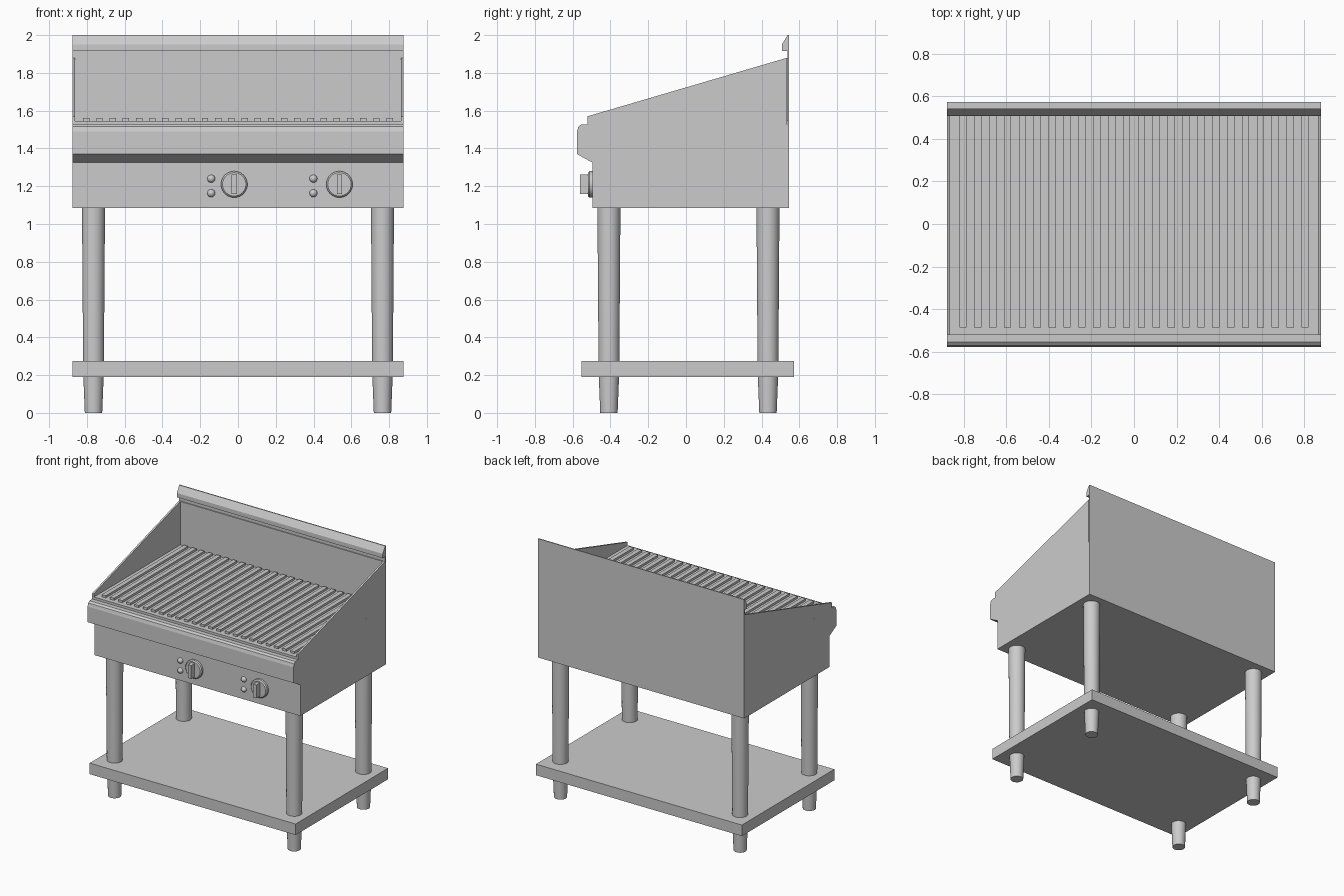
import bpy
import bmesh
import math
from mathutils import Matrix, Vector

cube = bpy.data.objects.get("Cube")
if cube:
    bpy.data.objects.remove(cube)

steel = bpy.data.materials.new("brushed steel grey")
steel.use_nodes = True
GREY = (0.6, 0.6, 0.6, 1)
steel.diffuse_color = GREY
steel.node_tree.nodes["Principled BSDF"].inputs["Base Color"].default_value = GREY


def finish(name, bm, smooth=False):
    bmesh.ops.recalc_face_normals(bm, faces=bm.faces)
    mesh = bpy.data.meshes.new(name)
    bm.to_mesh(mesh)
    bm.free()
    mesh.materials.append(steel)
    obj = bpy.data.objects.new(name, mesh)
    bpy.context.collection.objects.link(obj)
    if smooth:
        bpy.ops.object.select_all(action="DESELECT")
        obj.select_set(True)
        bpy.context.view_layer.objects.active = obj
        bpy.ops.object.shade_smooth_by_angle(angle=math.radians(35))
    return obj


def add_box(bm, x0, x1, y0, y1, z0, z1):
    size = Matrix.Diagonal((x1 - x0, y1 - y0, z1 - z0, 1))
    mid = Matrix.Translation(((x0 + x1) / 2, (y0 + y1) / 2, (z0 + z1) / 2))
    bmesh.ops.create_cube(bm, size=1, matrix=mid @ size)


def box(name, *bounds):
    bm = bmesh.new()
    add_box(bm, *bounds)
    return finish(name, bm)


def extrude_profile(name, points, x0, x1):
    """Extrude a (y, z) outline along x."""
    bm = bmesh.new()
    face = bm.faces.new([bm.verts.new((x0, y, z)) for y, z in points])
    new = bmesh.ops.extrude_face_region(bm, geom=[face])["geom"]
    verts = [v for v in new if isinstance(v, bmesh.types.BMVert)]
    bmesh.ops.translate(bm, verts=verts, vec=(x1 - x0, 0, 0))
    return finish(name, bm)


def lathe(name, profile, matrix, steps=32):
    """Spin a (radius, height) profile around the local z axis."""
    bm = bmesh.new()
    verts = [bm.verts.new((r, 0, h)) for r, h in profile]
    edges = [bm.edges.new(pair) for pair in zip(verts, verts[1:])]
    bmesh.ops.spin(bm, geom=verts + edges, cent=(0, 0, 0), axis=(0, 0, 1),
                   angle=math.tau, steps=steps)
    bmesh.ops.remove_doubles(bm, verts=bm.verts, dist=0.0001)
    bm.transform(matrix)
    return finish(name, bm, smooth=True)


W = 0.877       # half width
BACK = 0.545
PLATE = 1.545   # griddle surface height

# Cabinet with overhanging front nose
extrude_profile("cabinet", [
    (BACK, 1.085), (-0.495, 1.085), (-0.495, 1.325), (-0.577, 1.37),
    (-0.577, 1.49), (-0.57, 1.515), (-0.555, 1.527), (BACK, 1.527)], -W, W)

# Griddle plate and its raised ribs
box("griddle_plate", -0.865, 0.865, -0.52, 0.535, 1.52, PLATE)
bm = bmesh.new()
RIBS = 24
for i in range(RIBS):
    x = -0.803 + i * 1.606 / (RIBS - 1)
    add_box(bm, x - 0.017, x + 0.017, -0.485, 0.515, PLATE - 0.005, 1.562)
finish("griddle_ribs", bm)

# Sloped side guards
for side, s in (("left", 1), ("right", -1)):
    extrude_profile(side + "_guard", [
        (-0.522, 1.527), (-0.522, 1.57), (0.535, 1.88), (0.535, 1.527)],
        s * 0.863, s * W)

# Splashback with folded top lip
box("splashback", -W, W, 0.537, BACK, 1.527, 2.0)
box("splashback_liner", -0.863, 0.863, 0.53, 0.538, PLATE, 1.88)
extrude_profile("splashback_lip", [
    (0.538, 2.0), (0.508, 1.95), (0.508, 1.917), (0.538, 1.917)], -W, W)

# Lower shelf
box("shelf", -W, W, -0.552, 0.573, 0.19, 0.275)

# Tapered legs and feet
for side, x in (("left", 0.765), ("right", -0.765)):
    for end, y in (("front", -0.408), ("back", 0.434)):
        place = Matrix.Translation((x, y, 0))
        lathe(f"{end}_{side}_leg", [(0, 1.09), (0.061, 1.09), (0.055, 0.27), (0, 0.27)], place)
        lathe(f"{end}_{side}_foot", [(0, 0.2), (0.054, 0.2), (0.046, 0), (0, 0)], place)

# Control knobs and indicator lamps, facing the front
face_front = Matrix.Rotation(math.radians(90), 4, "X")
for n, x in enumerate((-0.02, 0.537), 1):
    place = Matrix.Translation((x, -0.495, 1.21)) @ face_front
    lathe(f"knob_{n}_dial", [(0, -0.005), (0.07, -0.005), (0.07, 0.016),
                             (0.062, 0.024), (0, 0.024)], place)
    box(f"knob_{n}_grip", x - 0.014, x + 0.014, -0.562, -0.51, 1.16, 1.262)
    for level, z in (("upper", 1.24), ("lower", 1.163)):
        dome = [(0.021 * math.cos(a), 0.021 * math.sin(a))
                for a in (math.radians(d) for d in range(0, 91, 15))]
        spot = Matrix.Translation((x - 0.122 if n == 1 else x - 0.138, -0.496, z))
        lathe(f"lamp_{n}_{level}", dome, spot @ face_front, 20)
